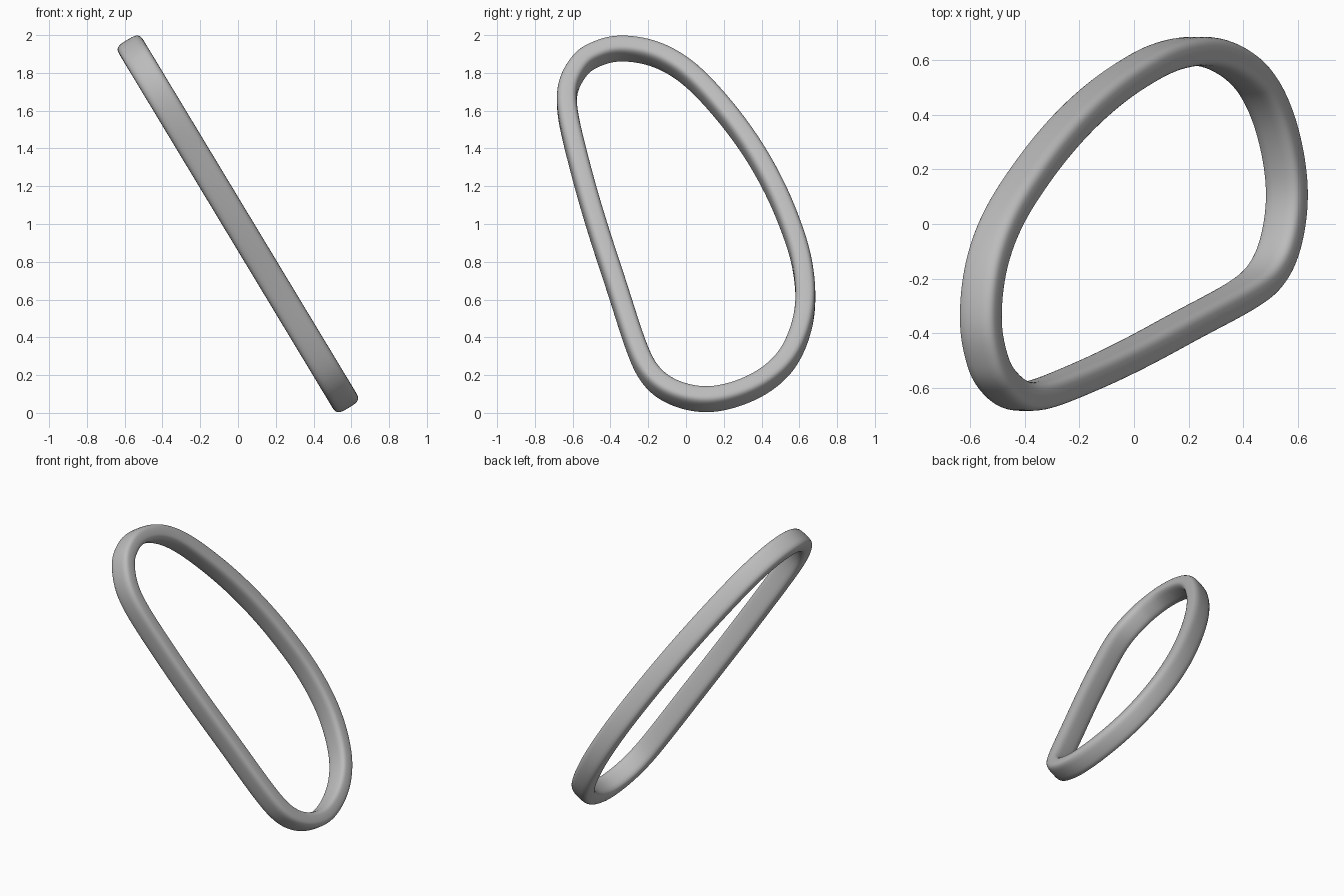
import bpy, bmesh, math
from mathutils import Vector

if "Cube" in bpy.data.objects:
    bpy.data.objects.remove(bpy.data.objects["Cube"])

SLOPE = 1.658              # rise of the tilted loop plane against x
HALF_WIDTH, HALF_DEPTH = 0.053, 0.074
SAMPLES, SIDES, POWER = 10, 32, 3.5

# Centre line of the loop, as (y, z)
PATH = [(-0.345, 1.931), (-0.475, 1.9), (-0.57, 1.832), (-0.637, 1.66),
        (-0.568, 1.33), (-0.475, 1.0), (-0.367, 0.67), (-0.26, 0.34),
        (-0.18, 0.19), (-0.06, 0.105), (0.11, 0.07), (0.29, 0.108),
        (0.45, 0.195), (0.565, 0.33), (0.632, 0.55), (0.614, 0.8),
        (0.54, 1.03), (0.455, 1.22), (0.345, 1.41), (0.2, 1.605),
        (0.02, 1.795), (-0.16, 1.9)]


def smooth_loop(points):
    """Closed Catmull-Rom curve, lightly relaxed."""
    n, out = len(points), []
    for i in range(n):
        a, b, c, d = (points[(i + k) % n] for k in (-1, 0, 1, 2))
        for s in range(SAMPLES):
            t = s / SAMPLES
            out.append(b + (c - a) * (t / 2) + (2 * a - 5 * b + 4 * c - d) * (t * t / 2)
                       + (3 * b - a - 3 * c + d) * (t ** 3 / 2))
    for _ in range(12):
        out = [(out[i - 1] + 2 * p + out[(i + 1) % len(out)]) / 4
               for i, p in enumerate(out)]
    return out


def squircle(angle):
    """Rounded-rectangle section point: across the band, through the band."""
    c, s = math.cos(angle), math.sin(angle)
    return (math.copysign(abs(c) ** (2 / POWER), c) * HALF_WIDTH,
            math.copysign(abs(s) ** (2 / POWER), s) * HALF_DEPTH)


# Sweep the section around the loop
centre = smooth_loop([Vector(((1 - z) / SLOPE, y, z)) for y, z in PATH])
normal = Vector((SLOPE, 0, 1)).normalized()
section = [squircle(math.tau * k / SIDES) for k in range(SIDES)]
bm = bmesh.new()
rings = []
for i, p in enumerate(centre):
    tangent = (centre[(i + 1) % len(centre)] - centre[i - 1]).normalized()
    across = tangent.cross(normal)
    rings.append([bm.verts.new(p + across * u + normal * v) for u, v in section])
for i, ring in enumerate(rings):
    after = rings[(i + 1) % len(rings)]
    for k in range(SIDES):
        j = (k + 1) % SIDES
        bm.faces.new((ring[k], ring[j], after[j], after[k]))
bmesh.ops.recalc_face_normals(bm, faces=bm.faces)

mesh = bpy.data.meshes.new("band_loop")
bm.to_mesh(mesh)
bm.free()
band = bpy.data.objects.new("band_loop", mesh)
bpy.context.collection.objects.link(band)

# Single plain grey
grey = bpy.data.materials.new("plain_grey")
grey.use_nodes = True
colour = (0.5, 0.5, 0.5, 1)
grey.diffuse_color = colour
grey.node_tree.nodes["Principled BSDF"].inputs["Base Color"].default_value = colour
mesh.materials.append(grey)

bpy.context.view_layer.objects.active = band
band.select_set(True)
bpy.ops.object.shade_smooth()
